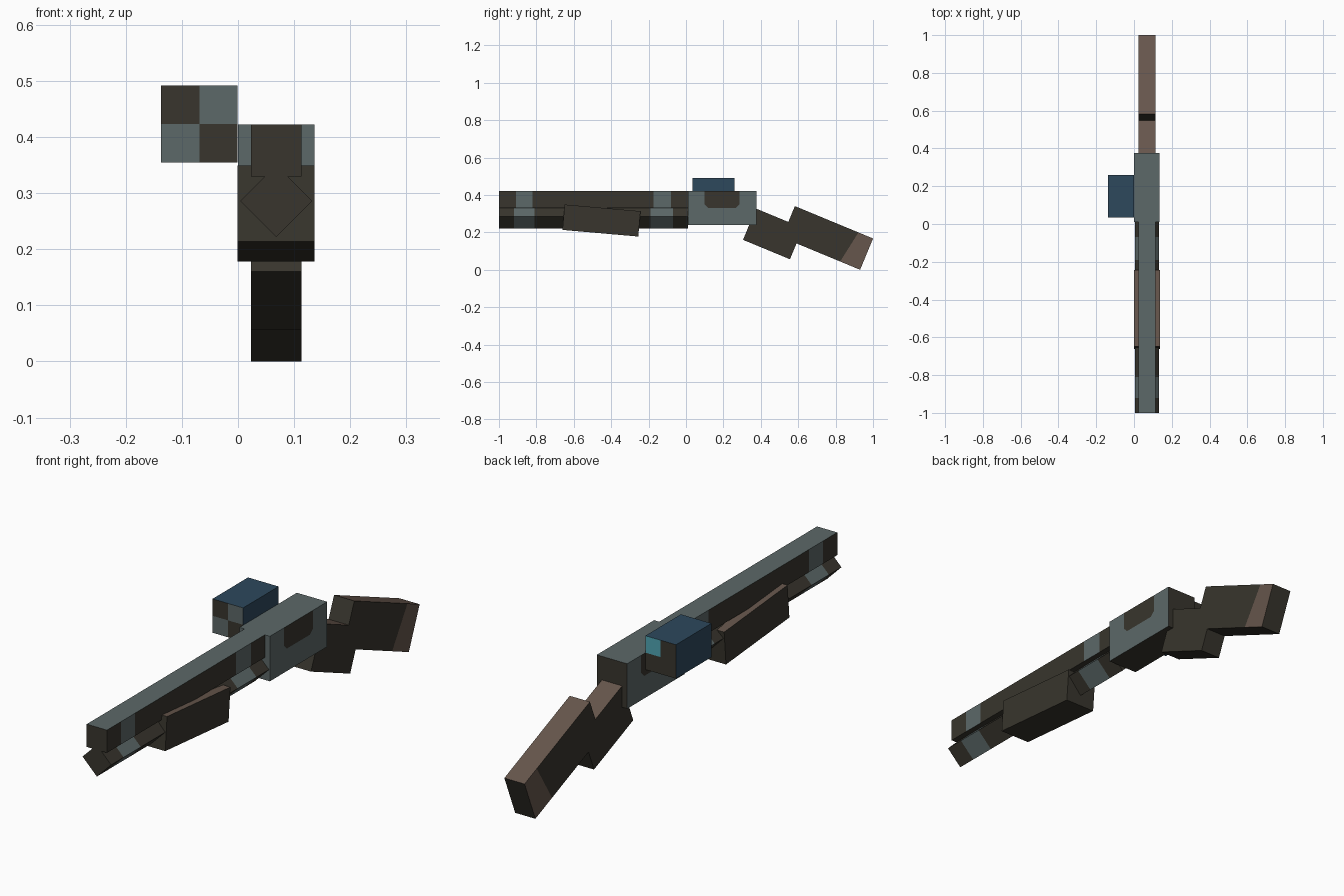
import bpy, bmesh
from math import radians
from mathutils import Vector

cube = bpy.data.objects.get("Cube")
if cube:
    bpy.data.objects.remove(cube, do_unlink=True)


def linear(v):
    v /= 255
    return v / 12.92 if v < 0.04045 else ((v + 0.055) / 1.055) ** 2.4


PALETTE = {
    "dark_wood": (56, 53, 45),
    "steel_grey": (92, 104, 104),
    "worn_brown": (102, 86, 76),
    "scope_blue": (45, 72, 92),
    "lens_cyan": (80, 165, 180),
}
NAMES = list(PALETTE)
DARK, GREY, BROWN, BLUE, CYAN = range(len(NAMES))
MATERIALS = []
for name, rgb in PALETTE.items():
    mat = bpy.data.materials.new(name)
    colour = [linear(v) for v in rgb] + [1]
    mat.use_nodes = True
    mat.diffuse_color = colour
    bsdf = mat.node_tree.nodes["Principled BSDF"]
    bsdf.inputs["Base Color"].default_value = colour
    bsdf.inputs["Roughness"].default_value = 0.9
    MATERIALS.append(mat)


def box(name, centre, size, rule, cuts=(), tilt=0, roll=0):
    """Box split along planes (point, normal), each face coloured by rule(normal, middle)."""
    bm = bmesh.new()
    bmesh.ops.create_cube(bm, size=1)
    bmesh.ops.scale(bm, vec=size, verts=bm.verts)
    for point, normal in cuts:
        bmesh.ops.bisect_plane(bm, geom=bm.verts[:] + bm.edges[:] + bm.faces[:],
                               plane_co=point, plane_no=Vector(normal).normalized())
    bm.normal_update()
    for face in bm.faces:
        face.material_index = rule(face.normal, face.calc_center_median())
    mesh = bpy.data.meshes.new(name)
    bm.to_mesh(mesh)
    bm.free()
    for mat in MATERIALS:
        mesh.materials.append(mat)
    obj = bpy.data.objects.new(name, mesh)
    obj.location = centre
    obj.rotation_euler = (radians(tilt), radians(roll), 0)
    bpy.context.collection.objects.link(obj)
    return obj


U = 0.0905          # basic square width
MID = 0.068         # centre line of the body


def brown_top(n, c):
    return BROWN if n.z > 0.5 else DARK


# Barrel and the diamond tube below it, both with two steel bands
LENGTH = 1.01
TUBE_MID = LENGTH / 2 - 1


def banded(bands):
    edges = [y - TUBE_MID for band in bands for y in band]
    cuts = [((0, y, 0), (0, 1, 0)) for y in edges]

    def in_band(c):
        return edges[0] < c.y < edges[1] or edges[2] < c.y < edges[3]
    return cuts, in_band


barrel_cuts, on_barrel_band = banded([(-0.91, -0.82), (-0.175, -0.08)])
tube_cuts, on_tube_band = banded([(-0.92, -0.81), (-0.19, -0.07)])


def barrel_rule(n, c):
    return GREY if n.z > 0.5 or (abs(n.x) > 0.5 and on_barrel_band(c)) else DARK


def tube_rule(n, c):
    return GREY if abs(n.y) < 0.5 and on_tube_band(c) else DARK


box("barrel", (MID, TUBE_MID, 0.376), (U, LENGTH, 0.092), barrel_rule, barrel_cuts)
box("magazine_tube", (MID, TUBE_MID, 0.286), (U, LENGTH, U), tube_rule, tube_cuts, roll=45)

# Receiver with a dark side panel whose lower corners are clipped
HALF, CLIP = 0.094, 0.02


def receiver_rule(n, c):
    if n.y > 0.5 or n.z < -0.5:
        return DARK
    panel = c.z > 0 and abs(c.y) < HALF and abs(c.y) - c.z < HALF - CLIP
    return DARK if abs(n.x) > 0.5 and panel else GREY


receiver_cuts = [((0, 0, 0), (0, 0, 1))]
for s in (-1, 1):
    receiver_cuts.append(((0, s * HALF, 0), (0, 1, 0)))
    receiver_cuts.append(((0, s * (HALF - CLIP), 0), (0, s, -1)))
box("receiver", (MID, 0.193, 0.331), (0.136, 0.367, 0.182), receiver_rule, receiver_cuts)


# Sight box: chequered front, lens in one upper quarter of the back
def sight_rule(n, c):
    if n.y < -0.5:
        return DARK if c.x * c.z < 0 else GREY
    if n.y > 0.5:
        return CYAN if c.x > 0 and c.z > 0 else DARK
    return BLUE


box("sight", (-0.069, 0.147, 0.423), (0.137, 0.227, 0.137), sight_rule,
    [((0, 0, 0), (1, 0, 0)), ((0, 0, 0), (0, 0, 1))])

# Sliding fore-end
box("fore_end", (MID, -0.452, 0.2635), (0.137, 0.407, 0.136), brown_top, tilt=-5)

# Grip and stock, sloping down to the rear
box("grip", (MID, 0.465, 0.192), (U, 3 * U, 2 * U), brown_top, tilt=-22.5)

SLANT = 0.17
BUTT = 2.5 * U - 0.1


def stock_rule(n, c):
    worn = abs(n.x) > 0.5 and c.y - SLANT * c.z > BUTT
    return BROWN if worn else brown_top(n, c)


box("stock", (MID, 0.7565, 0.1705), (U, 5 * U, 2 * U), stock_rule,
    [((0, BUTT, 0), (0, 1, -SLANT))], tilt=-22.5)
